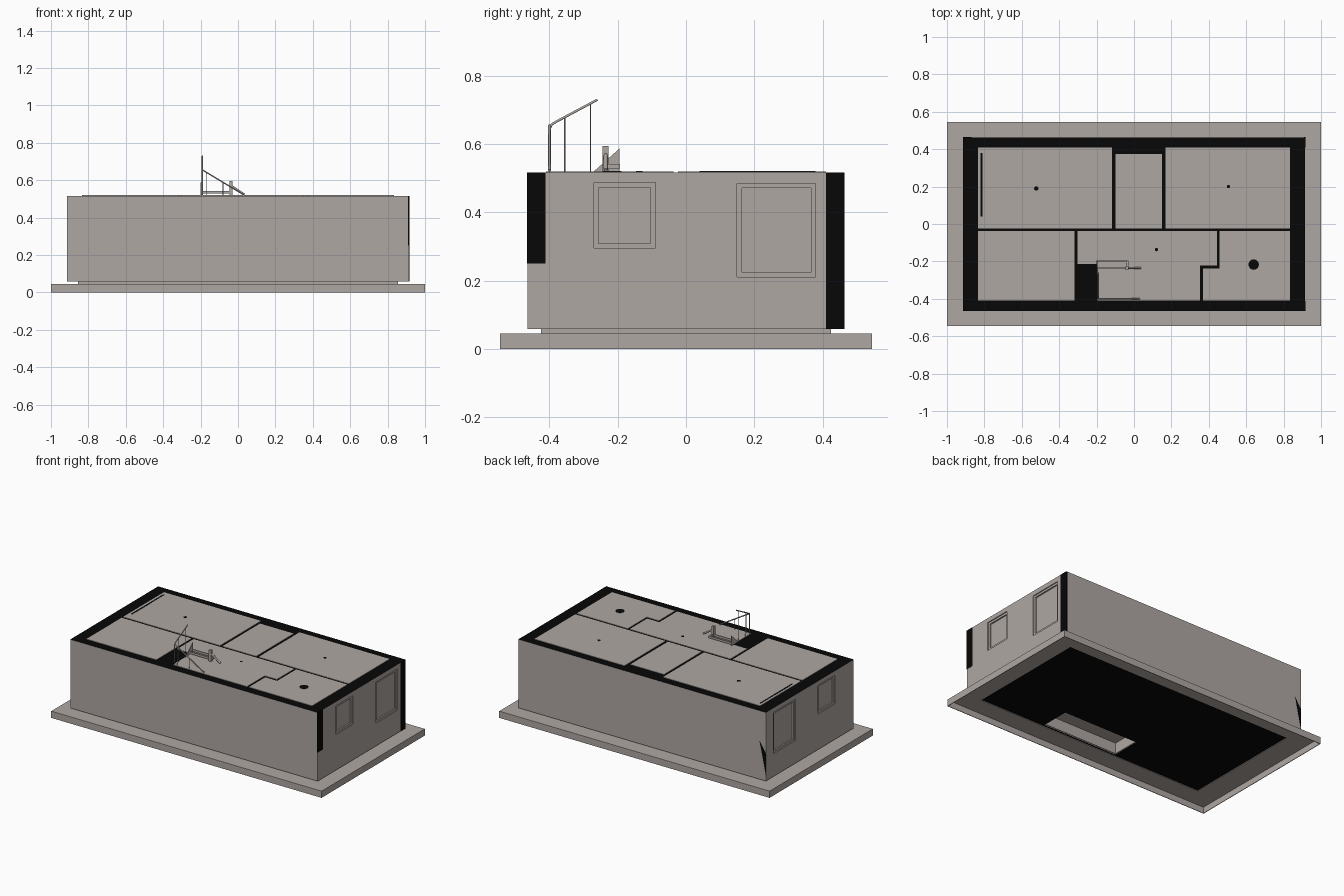
import bpy
import bmesh
from mathutils import Vector

if "Cube" in bpy.data.objects:
    bpy.data.objects.remove(bpy.data.objects["Cube"])


def material(name, rgb):
    m = bpy.data.materials.new(name)
    m.use_nodes = True
    m.diffuse_color = (*rgb, 1)
    m.node_tree.nodes["Principled BSDF"].inputs["Base Color"].default_value = (*rgb, 1)
    return m


PLASTER = material("warm grey plaster", (0.43, 0.39, 0.37))
BLACK = material("black section", (0.002, 0.002, 0.002))


def add_object(name, bm, *mats):
    bmesh.ops.recalc_face_normals(bm, faces=bm.faces[:])
    mesh = bpy.data.meshes.new(name)
    bm.to_mesh(mesh)
    bm.free()
    for m in mats:
        mesh.materials.append(m)
    ob = bpy.data.objects.new(name, mesh)
    bpy.context.scene.collection.objects.link(ob)
    return ob


def add_box(bm, x0, x1, y0, y1, z0, z1):
    lo, hi = Vector((x0, y0, z0)), Vector((x1, y1, z1))
    verts = bmesh.ops.create_cube(bm, size=1)["verts"]
    for v in verts:
        v.co = (lo + hi) / 2 + Vector(a * b for a, b in zip(v.co, hi - lo))


def boxes(name, mat, *bounds):
    bm = bmesh.new()
    for b in bounds:
        add_box(bm, *b)
    return add_object(name, bm, mat)


def ring(name, mat, x, y, wx, wy, z0, z1):
    return boxes(name, mat, (-x, x, -y, -y + wy, z0, z1), (-x, x, y - wy, y, z0, z1),
                 (-x, -x + wx, -y + wy, y - wy, z0, z1), (x - wx, x, -y + wy, y - wy, z0, z1))


def prism(name, mat, points, offset):
    bm = bmesh.new()
    face = bm.faces.new([bm.verts.new(p) for p in points])
    geo = bmesh.ops.extrude_face_region(bm, geom=[face])["geom"]
    bmesh.ops.translate(bm, vec=offset, verts=[g for g in geo if isinstance(g, bmesh.types.BMVert)])
    return add_object(name, bm, mat)


def tube(name, radius, *paths):
    curve = bpy.data.curves.new(name, "CURVE")
    curve.dimensions = "3D"
    curve.bevel_depth = radius
    curve.bevel_resolution = 1
    curve.use_fill_caps = True
    for path in paths:
        spline = curve.splines.new("POLY")
        spline.points.add(len(path) - 1)
        for p, co in zip(spline.points, path):
            p.co = (*co, 1)
    curve.materials.append(PLASTER)
    ob = bpy.data.objects.new(name, curve)
    bpy.context.scene.collection.objects.link(ob)


# Hollow foundation slab with a wide opening under the house
ring("slab_skirt", PLASTER, 1, 0.545, 0.004, 0.004, 0, 0.045)
ring("slab_top", PLASTER, 1, 0.545, 0.145, 0.125, 0.041, 0.045)
ring("floor_edge", PLASTER, 0.855, 0.425, 0.01, 0.01, 0.041, 0.06)

# Stairwell opening left free in the dark underside
WELL = (-0.2, 0.36, -0.41, -0.21)
wx0, wx1, wy0, wy1 = WELL
X, Y = 0.85, 0.42
boxes("underside", BLACK, (-X, wx0, -Y, Y, 0.045, 0.05), (wx1, X, -Y, Y, 0.045, 0.05),
      (wx0, wx1, wy1, Y, 0.045, 0.05), (wx0, wx1, -Y, wy0, 0.045, 0.05))

# Wall block with recessed windows at both ends and a stairwell void
TOP = 0.52
bm = bmesh.new()
add_box(bm, -0.915, 0.915, -0.465, 0.463, 0.058, TOP - 0.003)
walls = add_object("walls", bm, PLASTER, BLACK)
for p in walls.data.polygons:
    p.material_index = 1 if p.normal.z > 0.5 else 0

WINDOWS = [("small", -0.27, -0.09, 0.295, 0.487), ("large", 0.15, 0.38, 0.21, 0.485)]
holes = [(*WELL, 0, 0.13)]
for side in (-1, 1):
    xs = sorted((side * 0.9, side * 0.95))
    holes += [(*xs, *w[1:]) for w in WINDOWS]
cutter = boxes("opening_cutter", PLASTER, *holes)
cutter.hide_render = True
mod = walls.modifiers.new("openings", "BOOLEAN")
mod.operation = "DIFFERENCE"
mod.solver = "EXACT"
mod.object = cutter
graph = bpy.context.evaluated_depsgraph_get()
cut = bpy.data.meshes.new_from_object(walls.evaluated_get(graph))
walls.modifiers.clear()
walls.data = cut
bpy.data.objects.remove(cutter)

# Window frames inside each recess
for side, label in ((-1, "right"), (1, "left")):
    x0, x1 = sorted((side * 0.899, side * 0.909))
    t = 0.014
    for size, y0, y1, z0, z1 in WINDOWS:
        boxes(f"{label}_{size}_window_frame", PLASTER,
              (x0, x1, y0, y0 + t, z0, z1), (x0, x1, y1 - t, y1, z0, z1),
              (x0, x1, y0 + t, y1 - t, z0, z0 + t), (x0, x1, y0 + t, y1 - t, z1 - t, z1))

# Room panels flush with the wall tops; the gaps show the dark walls
PANELS = {
    "back_right_room": [(-0.835, -0.117, -0.023, 0.41)],
    "back_hall": [(-0.1, 0.15, -0.023, 0.375)],
    "back_left_room": [(0.168, 0.835, -0.023, 0.41)],
    "front_right_room": [(-0.835, -0.317, -0.41, -0.037)],
    "landing": [(-0.302, -0.195, -0.215, -0.037), (-0.195, 0.353, -0.41, -0.037),
                (0.353, 0.443, -0.222, -0.037)],
    "front_left_room": [(0.368, 0.457, -0.41, -0.238), (0.457, 0.835, -0.41, -0.037)],
}
for name, rects in PANELS.items():
    boxes(name, PLASTER, *[(*r, TOP - 0.004, TOP) for r in rects])

# Small dark openings in the panels
bm = bmesh.new()
for x, y, r in ((-0.523, 0.19, 0.012), (0.505, 0.2, 0.009), (0.12, -0.137, 0.009), (0.64, -0.217, 0.028)):
    cap = bmesh.ops.create_cone(bm, cap_ends=True, segments=16, radius1=r, radius2=r, depth=0.002)
    bmesh.ops.translate(bm, vec=(x, y, TOP), verts=cap["verts"])
add_box(bm, -0.82, -0.81, 0.04, 0.38, TOP - 0.001, TOP + 0.001)
add_object("panel_openings", bm, BLACK)

# Dark open wall ends at the corners
boxes("corner_openings", BLACK, (0.91, 0.916, 0.41, 0.464, 0.058, TOP - 0.003),
      (0.91, 0.916, -0.466, -0.412, 0.25, TOP - 0.003))
prism("back_corner_opening", BLACK, [(-0.915, 0.462, 0.1), (-0.915, 0.462, 0.24), (-0.87, 0.462, 0.31)],
      (0, 0.002, 0))

# Handrails with posts beside the stairwell
RX, RY = -0.19, -0.4
tube("side_handrail", 0.004, [(RX, RY, TOP), (RX, RY, 0.645), (RX, -0.393, 0.658),
                              (RX, -0.38, 0.666), (RX, -0.26, 0.73)])
tube("front_handrail", 0.004, [(RX, RY, 0.655), (0.03, RY, 0.523)])
tube("handrail_posts", 0.002, [(RX, -0.355, TOP), (RX, -0.355, 0.68)], [(RX, -0.28, TOP), (RX, -0.28, 0.718)],
     [(-0.17, RY, TOP), (-0.17, RY, 0.642)], [(-0.08, RY, TOP), (-0.08, RY, 0.588)])

# Upper end of the stair: stringers, newel post and short rail
boxes("stair_frame", PLASTER, (-0.2, -0.03, -0.2, -0.194, 0.528, 0.542),
      (-0.2, -0.03, -0.238, -0.232, 0.528, 0.542), (-0.04, -0.03, -0.238, -0.194, 0.528, 0.542))
boxes("newel_post", PLASTER, (-0.046, -0.03, -0.245, -0.227, TOP, 0.595))
prism("stair_side_plate", PLASTER, [(-0.2, -0.27, TOP), (-0.2, -0.195, TOP), (-0.2, -0.195, 0.587)],
      (0.005, 0, 0))
tube("short_rail", 0.006, [(-0.035, -0.235, 0.57), (0.035, -0.235, 0.524)])
